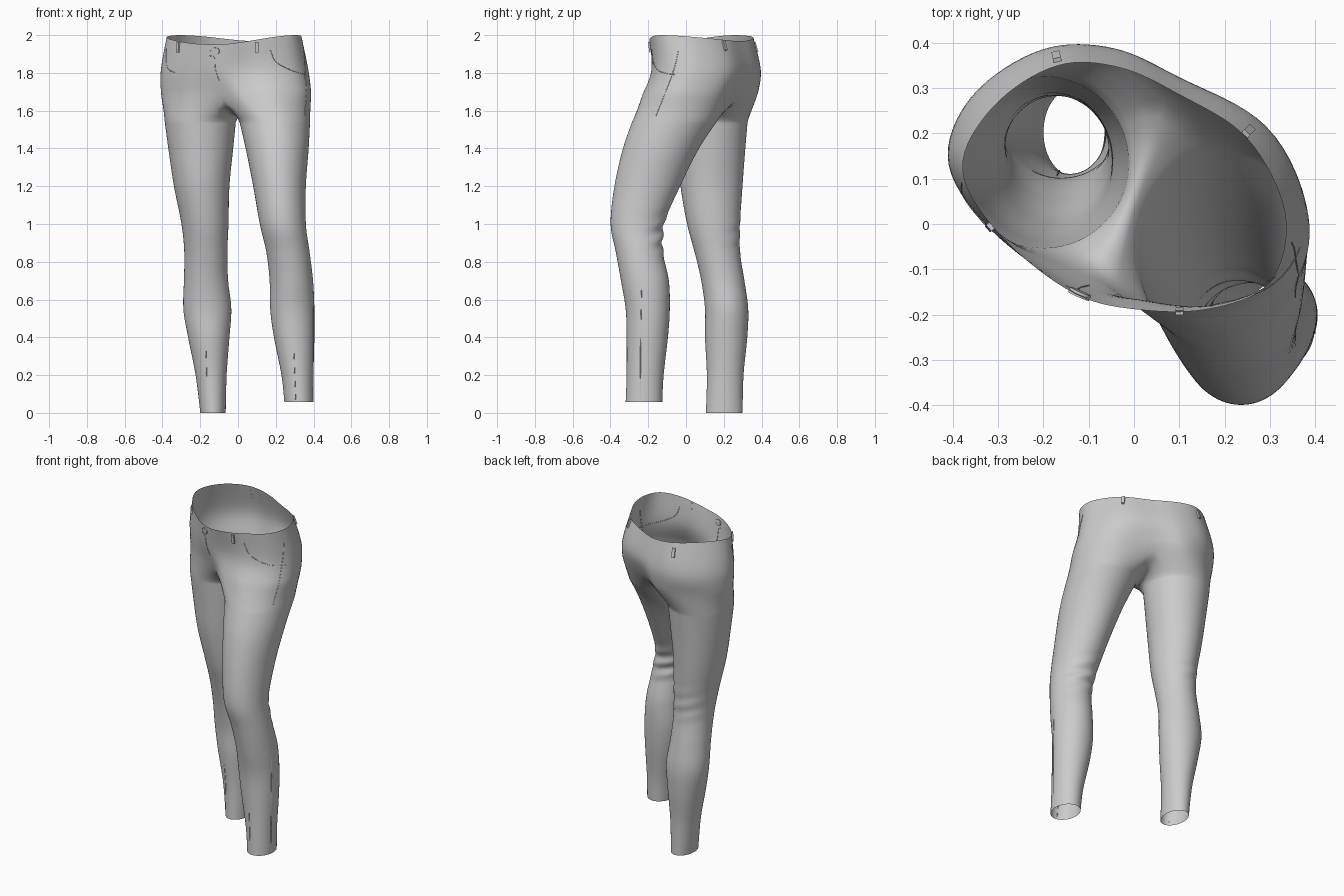
import bpy, bmesh, math
from mathutils import Vector
from mathutils.bvhtree import BVHTree

if "Cube" in bpy.data.objects:
    bpy.data.objects.remove(bpy.data.objects["Cube"])


def spline(pts, n, closed=False):
    """Catmull-Rom through tuples, n steps per span."""
    out, m = [], len(pts)
    get = (lambda i: pts[i % m]) if closed else (lambda i: pts[max(0, min(m - 1, i))])
    for i in range(m if closed else m - 1):
        p = [Vector(get(i + k)) for k in (-1, 0, 1, 2)]
        for s in range(n):
            t = s / n
            out.append(0.5 * (2 * p[1] + (p[2] - p[0]) * t
                       + (2 * p[0] - 5 * p[1] + 4 * p[2] - p[3]) * t * t
                       + (3 * p[1] - p[0] - 3 * p[2] + p[3]) * t ** 3))
    if not closed:
        out.append(Vector(pts[-1]))
    return out


# Hip sections: front centre, right side, back centre, left side
WAIST = [(-.13, -.155), (.02, -.19), (.17, -.187), (.30, -.13), (.335, .02), (.25, .19),
         (.10, .285), (-.03, .345), (-.17, .35), (-.31, .26), (-.38, .12), (-.29, -.03)]
HIP = [(-.12, -.14), (.01, -.165), (.17, -.182), (.32, -.12), (.375, .03), (.29, .22),
       (.10, .325), (-.04, .388), (-.20, .388), (-.355, .285), (-.41, .13), (-.30, -.03)]
SEAT = [(-.08, -.12), (.02, -.19), (.18, -.235), (.335, -.16), (.39, -.01), (.31, .18),
        (.07, .29), (-.06, .375), (-.22, .357), (-.365, .26), (-.405, .12), (-.28, -.035)]
CROTCH = [(-.08, -.12, 1.68), (-.04, -.03, 1.61), (0, .08, 1.585), (.04, .20, 1.61), (.07, .29, 1.68)]

# Leg sections: z, x min, x max, y min, y max
FRONT_LEG = [(1.55, .005, .383, -.283, .17), (1.4, .04, .375, -.335, .07), (1.2, .08, .36, -.38, -.03),
             (1.0, .115, .36, -.40, -.115), (.85, .15, .38, -.372, -.12), (.7, .167, .398, -.345, -.09),
             (.55, .17, .405, -.32, -.085), (.4, .19, .405, -.315, -.095), (.2, .23, .40, -.315, -.118),
             (.058, .245, .40, -.32, -.125)]
BACK_LEG = [(1.55, -.39, -.01, -.055, .328), (1.4, -.37, -.025, -.045, .315), (1.2, -.34, -.045, -.03, .30),
            (1.0, -.30, -.05, .005, .287), (.85, -.285, -.056, .045, .287), (.7, -.287, -.052, .08, .31),
            (.55, -.29, -.035, .10, .33), (.4, -.265, -.045, .10, .325), (.2, -.225, -.06, .11, .305),
            (.0, -.20, -.065, .105, .30)]

bm = bmesh.new()


def bridge(a, b):
    n = len(a)
    for i in range(n):
        bm.faces.new((a[i], b[i], b[(i + 1) % n], a[(i + 1) % n]))


# Hips: blend the three sections downward
sections = [spline(s, 4, True) for s in (WAIST, HIP, SEAT)]
columns = []
for i in range(48):
    c = math.cos(2 * math.pi * i / 48)
    top = 2.0 - (.05 if c > 0 else .032) * c * c
    stack = [(*sections[0][i], top), (*sections[1][i], 1.81), (*sections[2][i], 1.68)]
    columns.append(spline(stack, 4))
rows = [[bm.verts.new(col[k]) for col in columns] for k in range(9)]
for a, b in zip(rows, rows[1:]):
    bridge(a, b)
seat = rows[-1]
saddle = [bm.verts.new(p) for p in spline([CROTCH[i] for i in (0, 1, 2, 3, 4)], 3)[1:-1]]
inner = len(saddle) + 1


def build_leg(top_ring, levels, start, wrinkle):
    ring = top_ring
    angles = [start + 260 * i / 24 for i in range(24)] + \
             [start + 260 + 100 * i / inner for i in range(inner)]
    for z, x0, x1, y0, y1 in spline(levels, 7):
        new = []
        for a in map(math.radians, angles):
            c, s = math.cos(a), math.sin(a)
            fold = wrinkle * math.exp(-((z - .95) / .09) ** 2) * max(0, s) * math.sin(75 * z + 3 * c)
            new.append(bm.verts.new(((x0 + x1) / 2 + (x1 - x0) / 2 * c,
                                     (y0 + y1) / 2 + (y1 - y0) / 2 * s + fold, z)))
        bridge(ring, new)
        ring = new


build_leg(seat[:25] + saddle[::-1], FRONT_LEG, 205, .012)
build_leg(seat[24:] + seat[:1] + saddle, BACK_LEG, 30, .004)
bmesh.ops.recalc_face_normals(bm, faces=bm.faces)
mesh = bpy.data.meshes.new("trousers")
bm.to_mesh(mesh)
bm.free()
mesh.shade_smooth()
trousers = bpy.data.objects.new("trousers", mesh)
bpy.context.collection.objects.link(trousers)
trousers.modifiers.new("smooth", 'SUBSURF').levels = 1
trousers.modifiers["smooth"].render_levels = 1
tree = BVHTree.FromObject(trousers, bpy.context.evaluated_depsgraph_get())


def on_cloth(u, z, side):
    """Point and outward normal on the cloth seen from a side."""
    origin, ray = {'front': ((u, -3, z), (0, 1, 0)), 'back': ((u, 3, z), (0, -1, 0)),
                   'right': ((3, u, z), (-1, 0, 0)), 'left': ((-3, u, z), (1, 0, 0))}[side]
    p, n, *_ = tree.ray_cast(Vector(origin), Vector(ray))
    if p is None:
        return None
    return p, (-n if n.dot(Vector(ray)) > 0 else n)


def seam(name, pts, side):
    hits = [h for h in (on_cloth(u, z, side) for u, z in spline(pts, 6)) if h]
    curve = bpy.data.curves.new(name, 'CURVE')
    curve.dimensions = '3D'
    curve.bevel_depth = .002
    curve.bevel_resolution = 1
    line = curve.splines.new('POLY')
    line.points.add(len(hits) - 1)
    for pt, (p, n) in zip(line.points, hits):
        pt.co = (*p, 1)
    bpy.context.collection.objects.link(bpy.data.objects.new(name, curve))


# Seams, fly and pocket openings
seam("fly", [(-.15, 1.89), (-.125, 1.88), (-.12, 1.82), (-.10, 1.76)], 'front')
seam("front_pocket", [(.17, 1.925), (.20, 1.86), (.28, 1.815), (.365, 1.79)], 'front')
seam("left_pocket", [(.0, 1.80), (.06, 1.83), (.09, 1.93)], 'left')
seam("hip_seam", [(-.04, 1.92), (-.07, 1.80), (-.16, 1.57)], 'right')
seam("right_calf_seam", [(-.235, .65), (-.24, .4), (-.24, .07)], 'right')
seam("left_hem_seam", [(-.17, .33), (-.165, .15), (-.165, .02)], 'front')
seam("right_hem_seam", [(.295, .34), (.30, .2), (.305, .07)], 'front')

# Belt loops
for i, (x, z, side) in enumerate([(.10, 1.937, 'front'), (-.315, 1.935, 'front'),
                                  (.25, 1.945, 'back'), (-.17, 1.935, 'back')]):
    hit = on_cloth(x, z, side)
    if hit:
        bpy.ops.mesh.primitive_cube_add(size=1, location=hit[0] + hit[1] * .004)
        loop = bpy.context.object
        loop.name = f"belt_loop_{i + 1}"
        loop.scale = (.018, .055, .01)
        loop.rotation_euler = hit[1].to_track_quat('Z', 'Y').to_euler()

# Waist button
hit = on_cloth(-.12, 1.915, 'front')
if hit:
    bpy.ops.mesh.primitive_cylinder_add(vertices=24, radius=.025, depth=.012, location=hit[0])
    button = bpy.context.object
    button.name = "button"
    button.scale = (1, .75, 1)
    button.rotation_euler = hit[1].to_track_quat('Z', 'Y').to_euler()
    bpy.ops.object.shade_smooth_by_angle()
